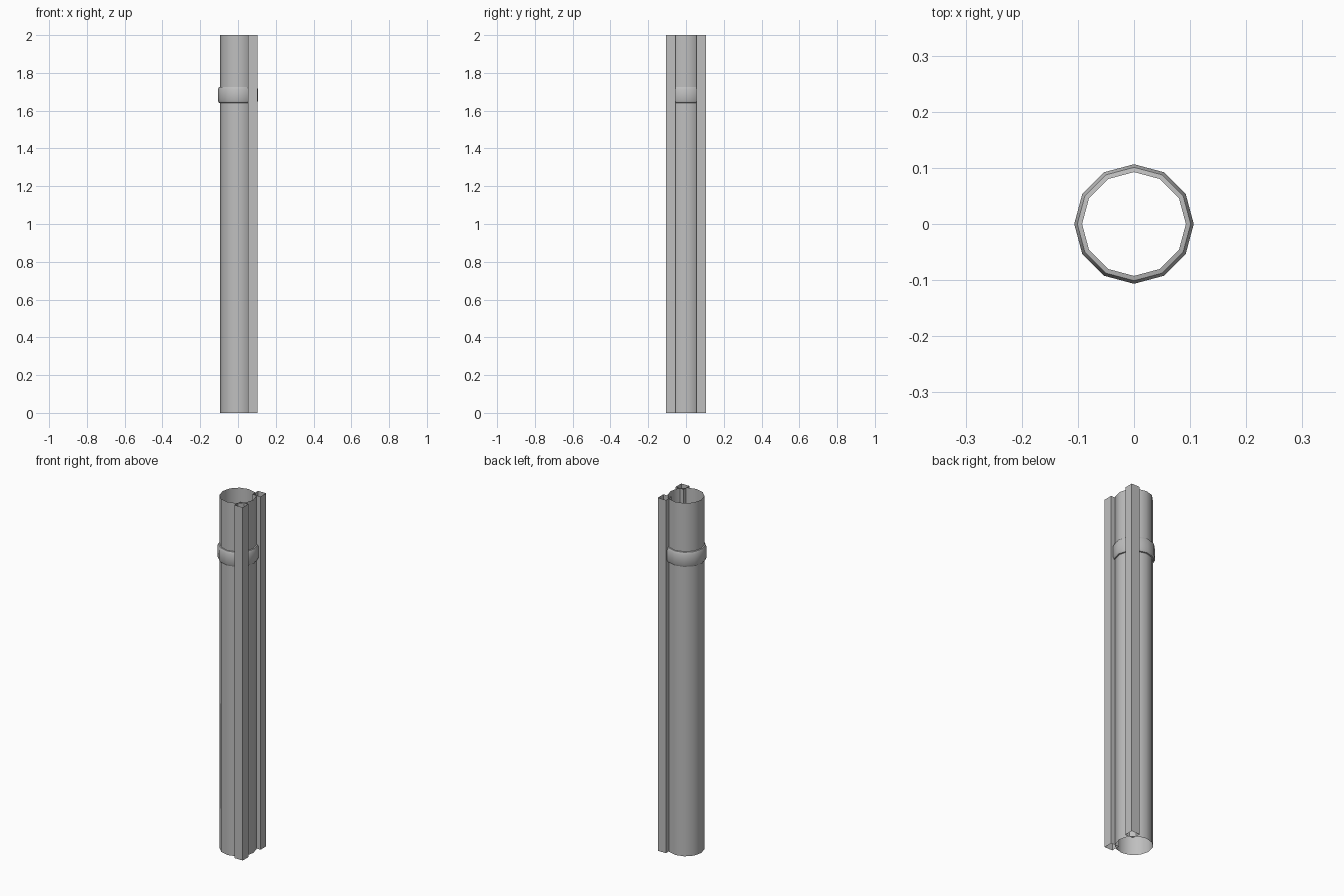
import bpy
import bmesh
from math import cos, sin, pi, radians

cube = bpy.data.objects.get("Cube")
if cube:
    bpy.data.objects.remove(cube, do_unlink=True)

HEIGHT = 2.0
SIDES = 12

grey = bpy.data.materials.new("plain grey")
grey.use_nodes = True
colour = (0.52, 0.52, 0.52, 1.0)
grey.diffuse_color = colour
grey.node_tree.nodes["Principled BSDF"].inputs["Base Color"].default_value = colour


def loft(name, rings):
    """Join matching closed rings of points with quads, leaving the ends open."""
    bm = bmesh.new()
    loops = [[bm.verts.new(p) for p in ring] for ring in rings]
    for low, high in zip(loops, loops[1:]):
        for i in range(len(low)):
            j = (i + 1) % len(low)
            bm.faces.new((low[i], low[j], high[j], high[i]))
    mesh = bpy.data.meshes.new(name)
    bm.to_mesh(mesh)
    bm.free()
    mesh.materials.append(grey)
    obj = bpy.data.objects.new(name, mesh)
    bpy.context.collection.objects.link(obj)
    bpy.ops.object.select_all(action="DESELECT")
    obj.select_set(True)
    bpy.context.view_layer.objects.active = obj
    bpy.ops.object.shade_smooth_by_angle(angle=radians(50))
    return obj


def circle(radius, z):
    turns = [2 * pi * i / SIDES for i in range(SIDES)]
    return [(radius * cos(a), radius * sin(a), z) for a in turns]


def square(x, y, half, z):
    corners = ((-1, -1), (1, -1), (1, 1), (-1, 1))
    return [(x + half * u, y + half * v, z) for u, v in corners]


# Main pipe, open at both ends
loft("pipe", [circle(0.095, z) for z in (0, HEIGHT)])

# Collar with softened edges around the upper pipe
collar_profile = [(0.0925, 1.64), (0.101, 1.642), (0.1065, 1.654),
                  (0.1065, 1.712), (0.101, 1.724), (0.0925, 1.726)]
loft("collar", [circle(r, z) for r, z in collar_profile])

# Two hollow square rails, let into one side of the pipe
for name, side in (("front_rail", -1), ("back_rail", 1)):
    loft(name, [square(0.078, 0.08 * side, 0.025, z) for z in (0, HEIGHT)])
